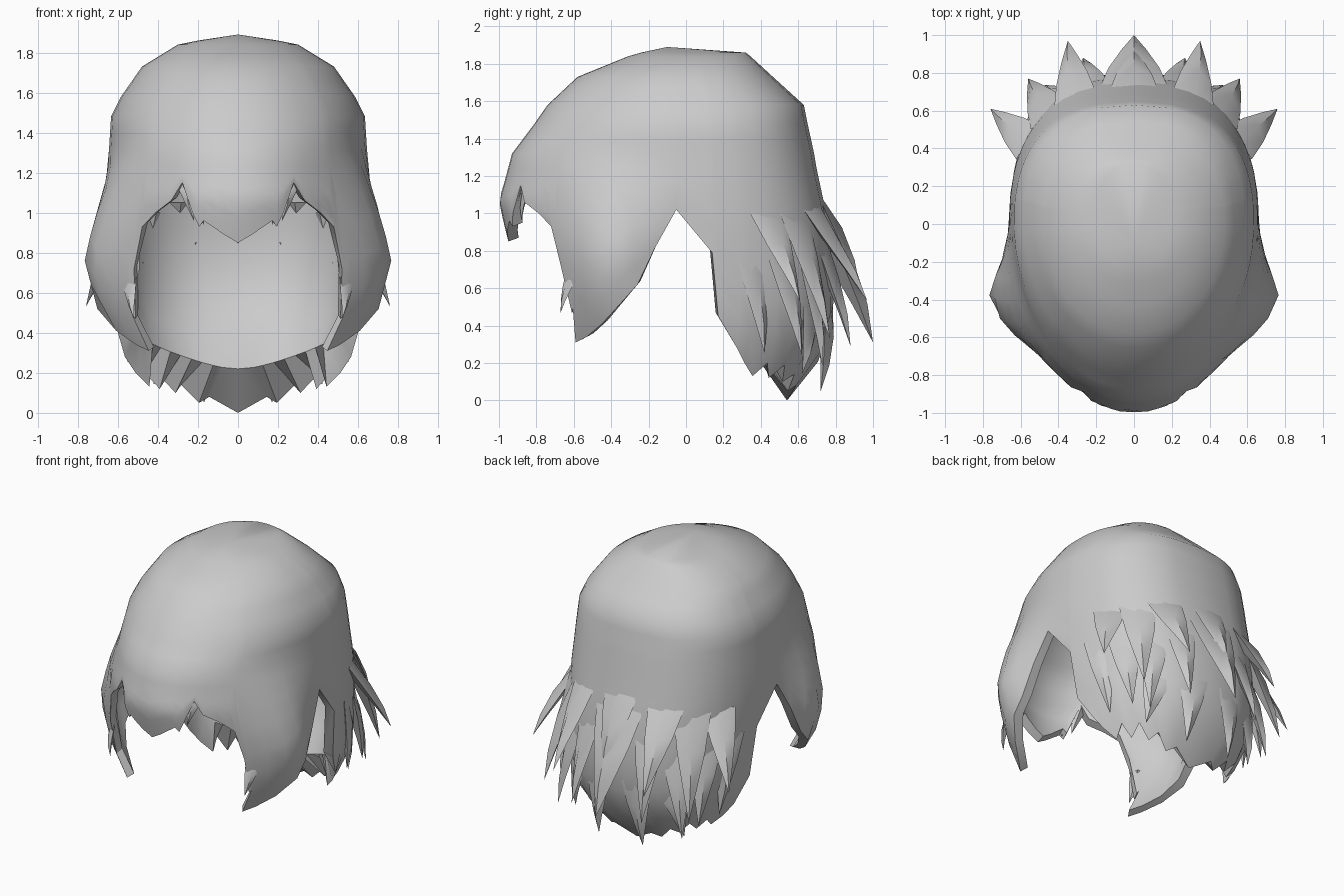
import bpy, bmesh, math
from mathutils import Vector

if "Cube" in bpy.data.objects:
    bpy.data.objects.remove(bpy.data.objects["Cube"])

hair = bpy.data.materials.new("hair grey")
hair.use_nodes = True
hair.diffuse_color = (0.6, 0.6, 0.6, 1)
hair.node_tree.nodes["Principled BSDF"].inputs["Base Color"].default_value = (0.6, 0.6, 0.6, 1)

# Level sections: height, front y, back y, half width, temple bulge
SECTIONS = [
    (1.86, -.24, .32, .2, 0), (1.84, -.31, .345, .30, 0), (1.73, -.58, .465, .48, 0),
    (1.58, -.74, .63, .585, 0), (1.48, -.81, .65, .635, 0), (1.32, -.93, .685, .645, 0),
    (1.17, -.97, .71, .655, .04), (1.07, -1.0, .735, .66, .08), (.95, -.975, .76, .66, .12),
    (.77, -.93, .79, .65, .185), (.5, -.85, .80, .63, .14), (.25, -.84, .74, .58, 0),
    (0, -.7, .54, .4, 0)]

# Hem: angle from the front in degrees, height
HEM = [
    (0, .85), (6, .89), (11, .93), (15, .96), (17, .93), (20, 1.0), (25, 1.15),
    (30, 1.06), (37, 1.0), (42, .93), (43, .72), (44, .47), (44.6, .49), (45.5, .31),
    (51, .34), (58, .41), (66, .52), (73, .62), (80, .82), (87, 1.02), (97, .79),
    (99, .45), (107, .28), (112, .2), (119, .13), (124, .2), (130, .12), (136, .19),
    (143, .1), (150, .14), (158, .05), (166, .08), (180, 0)]


def section(z):
    """Interpolated section values at height z."""
    z = max(0, min(1.86, z))
    for a, b in zip(SECTIONS, SECTIONS[1:]):
        if z >= b[0]:
            f = (a[0] - z) / (a[0] - b[0])
            return [p + (q - p) * f for p, q in zip(a[1:], b[1:])]


def surface(deg, z, inset=0.0):
    """Point of the hair shell at an angle and height."""
    front, back, width, bulge = section(z)
    s, c = math.sin(math.radians(deg)), math.cos(math.radians(deg))
    e = 1.0 if c > 0 else 0.82
    x = math.copysign(abs(s) ** e, s) * (width - inset)
    if abs(s) < 1e-6:
        x = 0
    y = (front + inset) * c if c > 0 else (back - inset) * abs(c) ** e
    side = math.exp(-((y + .44) / .18) ** 2 / 2) * bulge * min(1, abs(s) * 1.5)
    return Vector((x + math.copysign(side, x), y, z))


def finish(name, bm, angle):
    bmesh.ops.recalc_face_normals(bm, faces=bm.faces)
    mesh = bpy.data.meshes.new(name)
    bm.to_mesh(mesh)
    bm.free()
    obj = bpy.data.objects.new(name, mesh)
    bpy.context.collection.objects.link(obj)
    mesh.materials.append(hair)
    bpy.ops.object.select_all(action='DESELECT')
    obj.select_set(True)
    bpy.context.view_layer.objects.active = obj
    bpy.ops.object.shade_smooth_by_angle(angle=math.radians(angle))


# Main shell: outer and inner layers joined along the ragged hem
bm = bmesh.new()
columns = HEM + [(360 - a, z) for a, z in reversed(HEM[1:-1])]
n = len(columns)
UPPER = [1.86, 1.84, 1.79, 1.73, 1.66, 1.58, 1.48, 1.4, 1.32, 1.24]


def bridge(a, b):
    for i in range(n):
        j = (i + 1) % n
        bm.faces.new((a[i], a[j], b[j], b[i]))


def layer(inset):
    """One skin of the shell; an inset skin ends in a smooth rim curling in at the nape."""
    rings = []
    for k in range(len(UPPER) + 6):
        ring = []
        for deg, hem in columns:
            depth = inset
            if k < len(UPPER):
                z = UPPER[k]
            else:
                f = (k - len(UPPER) + 1) / 6
                low = hem
                if inset:
                    rear = max(0, -math.cos(math.radians(deg)))
                    low = max(hem + .02, .22 + .24 * (1 - rear)) if rear > .1 else hem + .02
                    depth += .27 * rear ** 2 * f ** 3
                z = 1.24 + (low - 1.24) * f
            p = surface(deg, z, depth)
            p.z -= inset * max(0, (z - 1.0) / .86)
            ring.append(bm.verts.new(p))
        rings.append(ring)
    apex = bm.verts.new((0, -.1, 1.89 - inset))
    for i in range(n):
        bm.faces.new((apex, rings[0][i], rings[0][(i + 1) % n]))
    for a, b in zip(rings, rings[1:]):
        bridge(a, b)
    return rings[-1]


bridge(layer(0), layer(.06))
finish("hair_shell", bm, 50)


def lock(name, deg, root_z, tip, half):
    """Straight-sided pointed lock with a ridge, its root sunk in the shell."""
    root, tip = surface(deg, root_z), Vector(tip)
    out = Vector((root.x, root.y, 0)).normalized()
    across = Vector((-out.y, out.x, 0))
    bm = bmesh.new()
    loops = []
    # position along the lock, width share, ridge share, lift
    for t, w, ridge, lift in ((0, 1, .1, -.025), (.35, .75, .35, -.01), (.7, .36, .25, 0)):
        c = root.lerp(tip, t) + out * lift
        loops.append([bm.verts.new(c + d) for d in (
            across * half * w, out * half * ridge, -across * half * w, -out * half * w * .6)])
    end = bm.verts.new(tip)
    bm.faces.new(loops[0])
    for i in range(4):
        j = (i + 1) % 4
        for a, b in zip(loops, loops[1:]):
            bm.faces.new((a[i], a[j], b[j], b[i]))
        bm.faces.new((loops[-1][i], loops[-1][j], end))
    finish(name, bm, 30)


# Layered locks: name, angle, root height, tip, half width
LOCKS = [
    ("back_upper_lock", 155, 1.05, (.35, .97, .53), .12),
    ("back_inner_lock", 163, .85, (.27, .88, .29), .1),
    ("back_corner_lock", 139, 1.0, (.56, .77, .33), .12),
    ("back_corner_low_lock", 146, .75, (.48, .73, .18), .1),
    ("side_upper_lock", 122, 1.0, (.76, .61, .53), .11),
    ("side_low_lock", 113, .8, (.55, .42, .25), .1),
    ("side_rear_lock", 128, .75, (.53, .62, .24), .1),
    ("nape_lock", 170, .5, (.17, .72, .05), .1),
    ("nape_side_lock", 148, .5, (.42, .62, .14), .1),
    ("fringe_tuft", 21, 1.14, (.17, -.92, .94), .05),
    ("fringe_side_tuft", 26, 1.2, (.22, -.88, .96), .05),
    ("temple_tuft", 46, .68, (.52, -.67, .47), .05)]
lock("back_centre_lock", 180, 1.0, (0, 1.0, .31), .18)
lock("back_centre_upper_lock", 180, 1.1, (0, .93, .6), .13)
for name, deg, z, tip, half in LOCKS:
    lock(name + "_left", deg, z, tip, half)
    lock(name + "_right", -deg, z, (-tip[0], tip[1], tip[2]), half)
